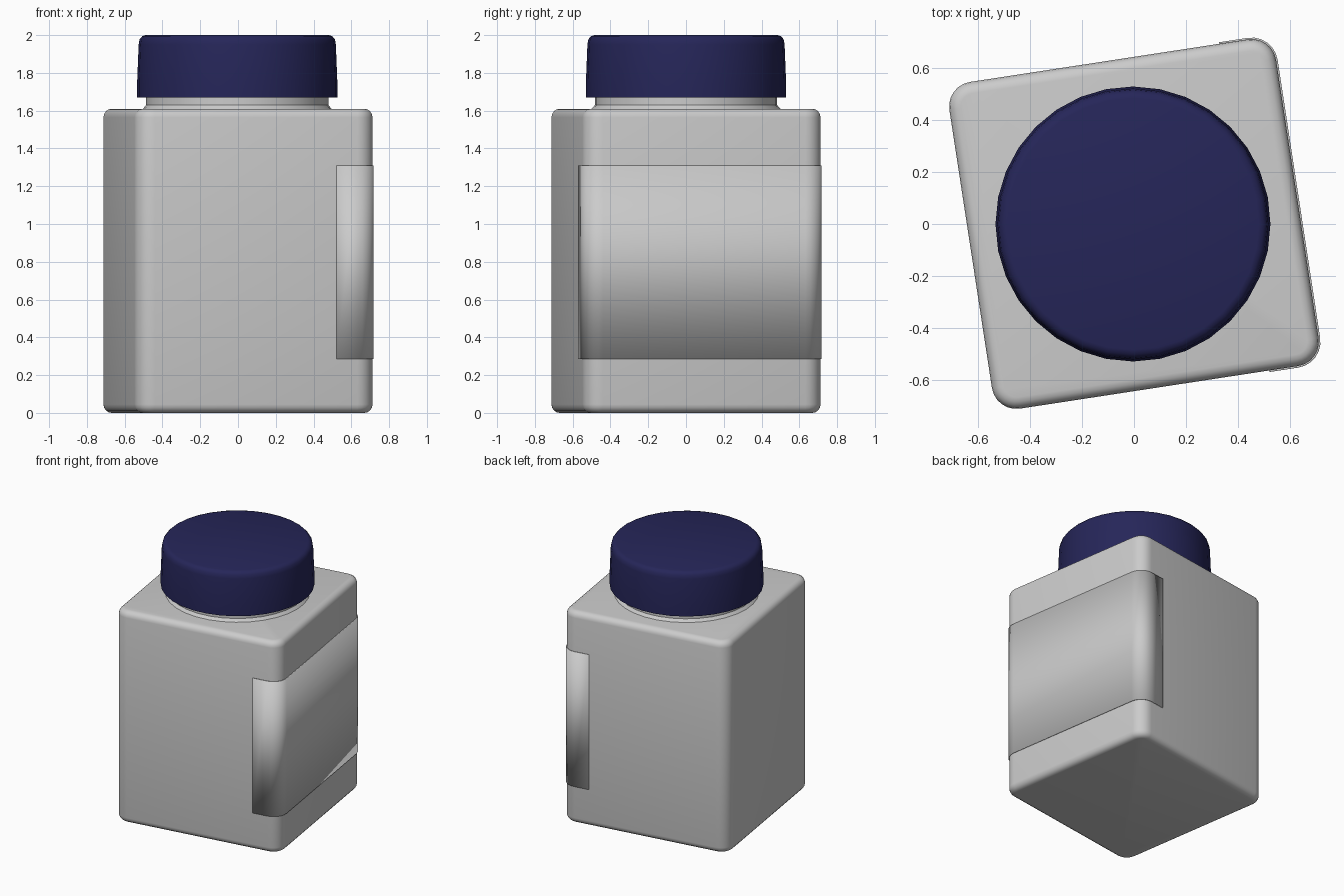
import bpy, bmesh, math

if "Cube" in bpy.data.objects:
    bpy.data.objects.remove(bpy.data.objects["Cube"])

TURN = math.radians(8.7)   # the bottle stands slightly turned


def material(name, rgb):
    m = bpy.data.materials.new(name)
    m.diffuse_color = (*rgb, 1)
    m.use_nodes = True
    m.node_tree.nodes["Principled BSDF"].inputs["Base Color"].default_value = m.diffuse_color
    return m


grey = material("light grey plastic", (0.60, 0.60, 0.60))
navy = material("navy plastic", (0.019, 0.019, 0.10))


def corner(cx, cy, r, start, steps):
    """Points of a quarter arc."""
    return [(cx + r * math.cos(start + math.pi / 2 * i / steps),
             cy + r * math.sin(start + math.pi / 2 * i / steps))
            for i in range(steps + 1)]


def rounded_square(half, r, steps=6):
    c = half - r
    pts = []
    for k, (sx, sy) in enumerate([(1, 1), (-1, 1), (-1, -1), (1, -1)]):
        pts += corner(sx * c, sy * c, r, k * math.pi / 2, steps)
    return pts


def finish(name, bm, mat, angle=None):
    bmesh.ops.recalc_face_normals(bm, faces=bm.faces)
    mesh = bpy.data.meshes.new(name)
    bm.to_mesh(mesh)
    bm.free()
    mesh.materials.append(mat)
    ob = bpy.data.objects.new(name, mesh)
    bpy.context.collection.objects.link(ob)
    if angle is None:
        mesh.shade_smooth()
    else:
        bpy.ops.object.select_all(action='DESELECT')
        ob.select_set(True)
        bpy.context.view_layer.objects.active = ob
        bpy.ops.object.shade_smooth_by_angle(angle=math.radians(angle))
    return ob


def loft(name, outlines, mat, angle=35):
    """Skin stacked closed outlines [(points, z)] and cap both ends."""
    bm = bmesh.new()
    rings = [[bm.verts.new((x, y, z)) for x, y in pts] for pts, z in outlines]
    n = len(rings[0])
    for a, b in zip(rings, rings[1:]):
        for i in range(n):
            j = (i + 1) % n
            bm.faces.new((a[i], a[j], b[j], b[i]))
    bm.faces.new(rings[0][::-1])
    bm.faces.new(rings[-1])
    return finish(name, bm, mat, angle)


def lathe(name, profile, mat, sides=32, angle=35):
    def circle(r):
        return [(-0.004 + r * math.cos(2 * math.pi * i / sides),
                 r * math.sin(2 * math.pi * i / sides)) for i in range(sides)]
    return loft(name, [(circle(r), z) for r, z in profile], mat, angle)


# Bottle body: rounded square with softened bottom and top rims
HALF, R, TOP, B = 0.637, 0.095, 1.61, 0.045
arc = [(B * (1 - math.cos(t)), B * (1 - math.sin(t)))
       for t in (math.pi / 2 * i / 4 for i in range(5))]
layers = [(inset, lift) for inset, lift in reversed(arc)]
layers += [(inset, TOP - lift) for inset, lift in arc]
body = loft("bottle_body", [(rounded_square(HALF - i, R - i), z) for i, z in layers], grey)
body.rotation_euler.z = TURN

# Neck with a small flared foot
lathe("neck", [(0.51, 1.60), (0.495, 1.615), (0.482, 1.63), (0.482, 1.70)], grey)

# Screw cap with softened top edge
lathe("cap", [(0.530, 1.67), (0.530, 1.75), (0.522, 1.95), (0.517, 1.978),
              (0.503, 1.994), (0.485, 2.0)], navy)

# Wrap-around label: thin strip over the right side and both its corners
def strip(offset):
    h, r = HALF + offset, R + offset
    c = h - r
    return ([(0.43, -h)] + corner(c, -c, r, -math.pi / 2, 6)
            + corner(c, c, r, 0, 6) + [(0.43, h)])


bm = bmesh.new()
grid = [[bm.verts.new((x, y, z)) for x, y in strip(o)]
        for o, z in ((0.006, 0.285), (0.006, 1.31), (-0.002, 1.31), (-0.002, 0.285))]
for k in range(4):
    a, b = grid[k], grid[(k + 1) % 4]
    for i in range(len(a) - 1):
        bm.faces.new((a[i], a[i + 1], b[i + 1], b[i]))
for end in (0, -1):
    bm.faces.new([g[end] for g in grid])
label = finish("label", bm, grey)
label.rotation_euler.z = TURN
